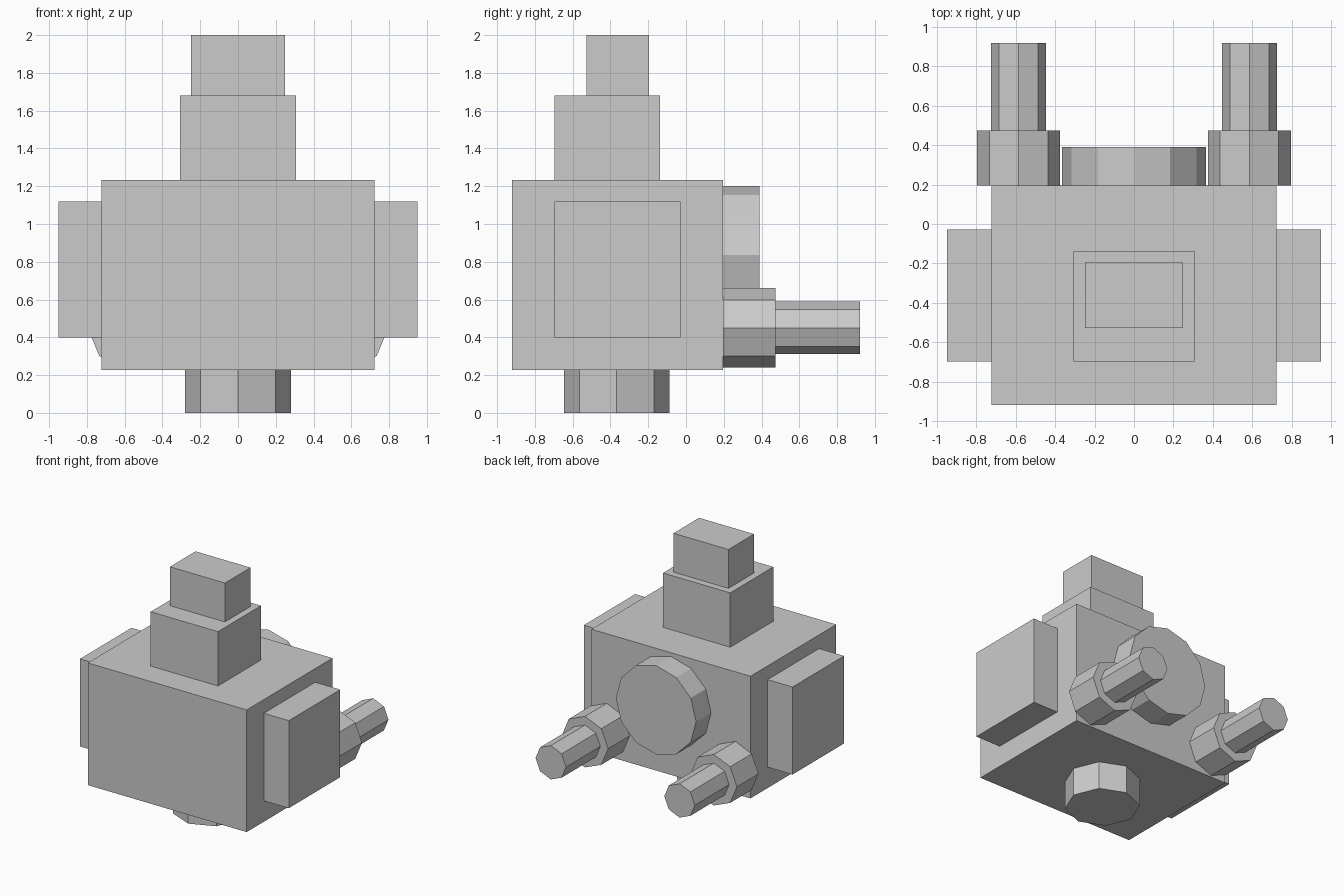
import bpy, bmesh, math
from mathutils import Matrix

if "Cube" in bpy.data.objects:
    bpy.data.objects.remove(bpy.data.objects["Cube"])

grey = bpy.data.materials.new("light_grey")
grey.diffuse_color = (0.6, 0.6, 0.6, 1)
grey.use_nodes = True
grey.node_tree.nodes["Principled BSDF"].inputs["Base Color"].default_value = grey.diffuse_color


def finish(name, bm):
    bmesh.ops.recalc_face_normals(bm, faces=bm.faces)
    mesh = bpy.data.meshes.new(name)
    bm.to_mesh(mesh)
    bm.free()
    mesh.materials.append(grey)
    bpy.context.collection.objects.link(bpy.data.objects.new(name, mesh))


def box(name, lo, hi):
    bm = bmesh.new()
    size = [b - a for a, b in zip(lo, hi)]
    centre = [(a + b) / 2 for a, b in zip(lo, hi)]
    bmesh.ops.create_cube(bm, size=1, matrix=Matrix.Translation(centre) @ Matrix.Diagonal((*size, 1)))
    finish(name, bm)


def prism(name, sides, radius, depth, centre, along_y=False):
    bm = bmesh.new()
    turn = Matrix.Rotation(math.pi / 2, 4, 'X') if along_y else Matrix()
    bmesh.ops.create_cone(bm, cap_ends=True, segments=sides, radius1=radius, radius2=radius,
                          depth=depth, matrix=Matrix.Translation(centre) @ turn)
    finish(name, bm)


# Body with stepped top
box("body", (-0.723, -0.92, 0.228), (0.723, 0.195, 1.233))
box("neck", (-0.306, -0.697, 1.233), (0.306, -0.138, 1.68))
box("head", (-0.25, -0.527, 1.68), (0.25, -0.195, 2.0))

# Base foot and round back cover
prism("foot", 8, 0.28, 0.228, (0, -0.367, 0.114))
prism("back_cover", 12, 0.365, 0.195, (0, 0.2925, 0.837), True)

# Side plates and rear nozzles, mirrored left and right
for s, side in ((-1, "left"), (1, "right")):
    xs = sorted((s * 0.723, s * 0.95))
    box(side + "_side_plate", (xs[0], -0.697, 0.4), (xs[1], -0.028, 1.12))
    prism(side + "_nozzle_collar", 8, 0.21, 0.28, (s * 0.586, 0.335, 0.45), True)
    prism(side + "_nozzle", 8, 0.139, 0.445, (s * 0.586, 0.6975, 0.45), True)
